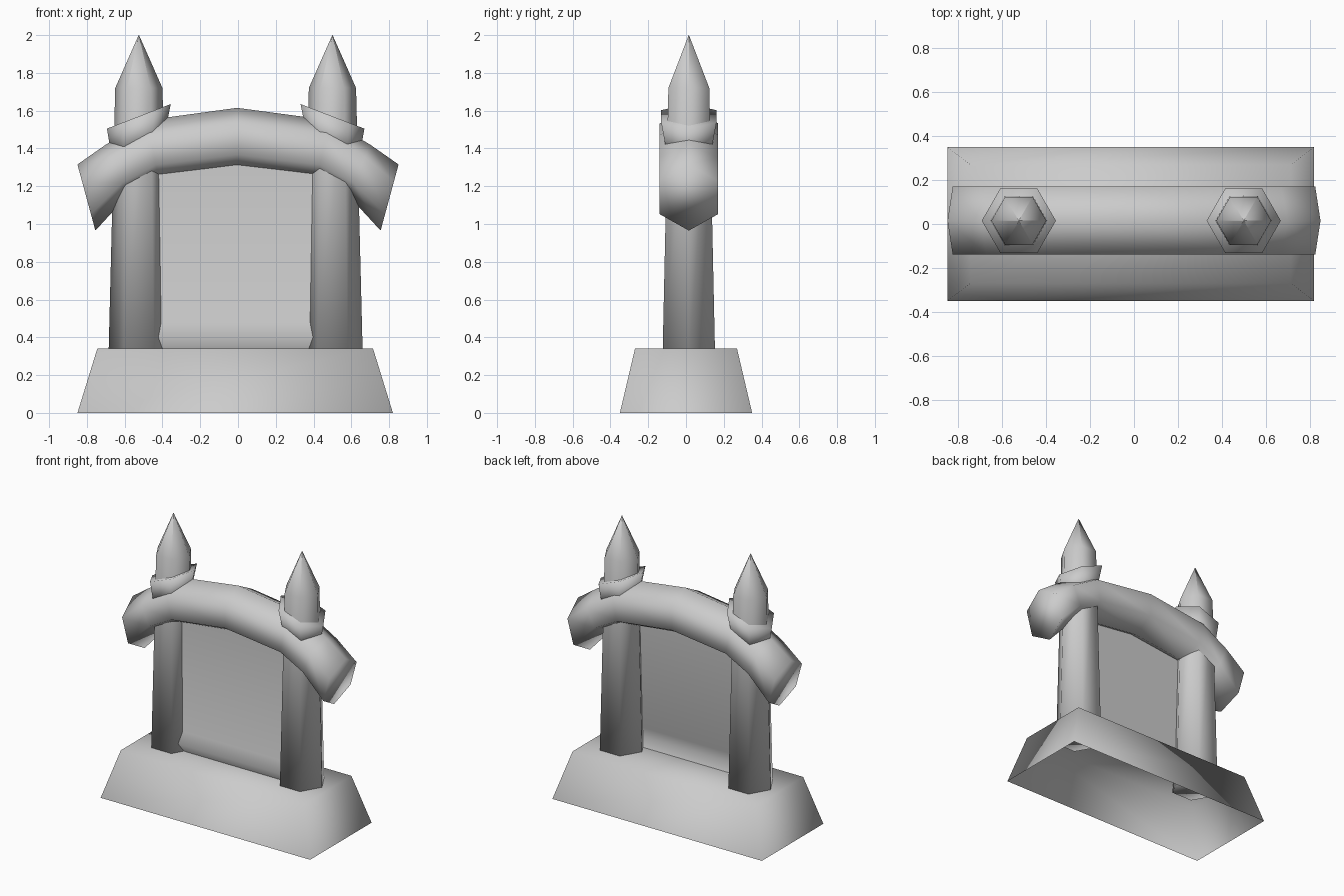
import bpy
import math
from mathutils import Vector

if "Cube" in bpy.data.objects:
    bpy.data.objects.remove(bpy.data.objects["Cube"], do_unlink=True)

GREY = (0.6, 0.6, 0.6, 1)
stone = bpy.data.materials.new("grey_stone")
stone.use_nodes = True
stone.diffuse_color = GREY
stone.node_tree.nodes["Principled BSDF"].inputs["Base Color"].default_value = GREY


def make(name, verts, faces):
    mesh = bpy.data.meshes.new(name)
    mesh.from_pydata(verts, [], faces)
    mesh.materials.append(stone)
    mesh.shade_smooth()
    obj = bpy.data.objects.new(name, mesh)
    bpy.context.collection.objects.link(obj)
    return obj


def loft(name, rings, cap_start=True, cap_end=True):
    """Skin equal rings, each running counterclockwise about the loft direction."""
    n = len(rings[0])
    verts = [v for ring in rings for v in ring]
    faces = []
    for r in range(len(rings) - 1):
        for i in range(n):
            a, b = r * n + i, r * n + (i + 1) % n
            faces.append((a, b, b + n, a + n))
    if cap_start:
        faces.append(tuple(reversed(range(n))))
    if cap_end:
        last = (len(rings) - 1) * n
        faces.append(tuple(range(last, last + n)))
    return make(name, verts, faces)


def hexagon(x, y, z, radius, slope=0):
    ring = []
    for i in range(6):
        a = math.radians(60 * i)
        dx = radius * math.cos(a)
        ring.append((x + dx, y + radius * math.sin(a), z + slope * dx))
    return ring


def rectangle(x, hx, hy, z):
    return [(x - hx, -hy, z), (x + hx, -hy, z), (x + hx, hy, z), (x - hx, hy, z)]


MID_X, MID_Y = -0.0125, 0.015

# Hollow plinth, open underneath
loft("plinth", [rectangle(-0.015, 0.835, 0.35, 0), rectangle(-0.015, 0.73, 0.27, 0.34)],
     cap_start=False)

# Columns with pointed tops, and the slanted collars around them
for side, label in ((-1, "right"), (1, "left")):
    x = MID_X + side * 0.5125
    loft(label + "_column", [hexagon(x, MID_Y, 0.28, 0.161),
                             hexagon(x, MID_Y, 1.72, 0.125),
                             hexagon(x, MID_Y, 2.0, 0.001)])
    loft(label + "_collar", [hexagon(x + side * 0.01, MID_Y, 1.39, 0.135, -side * 0.2),
                             hexagon(x, MID_Y, 1.57, 0.169, -side * 0.385)])

# Arched beam: lower and upper edge of each section, mirrored across the middle
half = [((-0.755, 0.965), (-0.85, 1.315)),
        ((-0.585, 1.15), (-0.70, 1.42)),
        ((-0.42, 1.235), (-0.48, 1.55))]
crown = [((-0.005, 1.285), (-0.005, 1.615))]
mirrored = [tuple((-px, pz) for px, pz in pair) for pair in reversed(half)]
sections = []
for low, high in half + crown + mirrored:
    low, high = Vector((low[0], MID_Y, low[1])), Vector((high[0], MID_Y, high[1]))
    centre, up = (low + high) / 2, (high - low) / 2
    ring = []
    for i in range(6):
        a = math.radians(90 + 60 * i)
        across = Vector((0, 0.179 * math.cos(a), 0))
        ring.append(centre + across + up * math.sin(a))
    sections.append(ring)
loft("arched_beam", sections)

# Thin wall between the columns, with a bulged foot towards the front
profile = [(-0.04, 0.31), (-0.045, 0.34), (-0.08, 0.40), (-0.05, 0.48), (-0.038, 1.36)]
wall_verts = [(MID_X + s * 0.5, y, z) for y, z in profile for s in (-1, 1)]
wall_faces = [(2 * i, 2 * i + 1, 2 * i + 3, 2 * i + 2) for i in range(len(profile) - 1)]
make("wall_panel", wall_verts, wall_faces)
